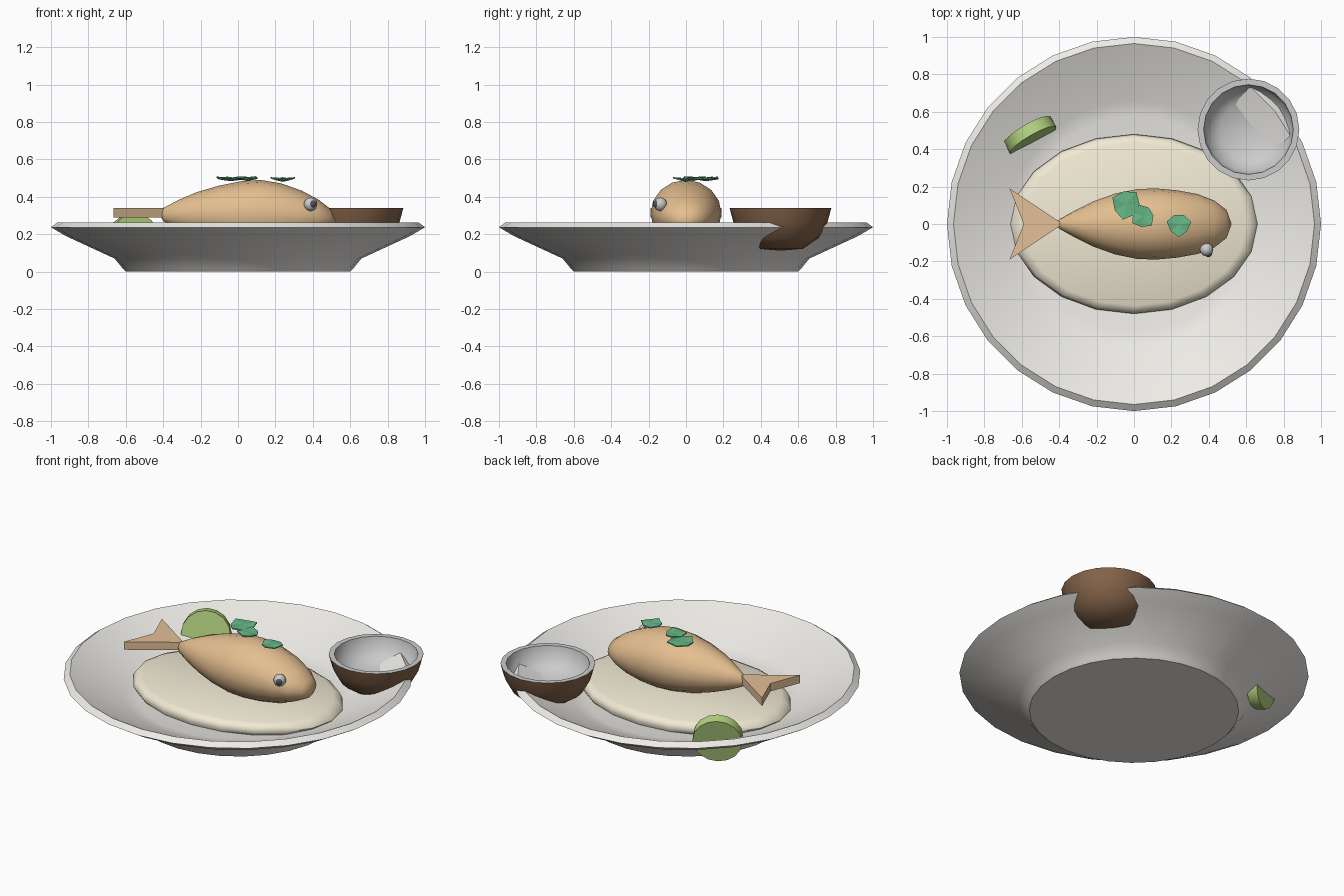
import bpy, bmesh
from math import sin, cos, pi, radians
from mathutils import Matrix, Vector

if "Cube" in bpy.data.objects:
    bpy.data.objects.remove(bpy.data.objects["Cube"])


def mat(name, rgb):
    m = bpy.data.materials.new(name)
    m.diffuse_color = (*rgb, 1)
    m.use_nodes = True
    m.node_tree.nodes["Principled BSDF"].inputs["Base Color"].default_value = m.diffuse_color
    return m


CERAMIC = mat("ceramic", (0.86, 0.84, 0.80))
CREAM = mat("cream", (0.88, 0.82, 0.66))
TAN = mat("tan", (0.78, 0.52, 0.28))
GRILLED = mat("grilled", (0.66, 0.40, 0.19))
FIN = mat("fin", (0.76, 0.53, 0.31))
BROWN = mat("brown", (0.24, 0.13, 0.07))
LIME = mat("lime", (0.46, 0.66, 0.22))
HERB = mat("herb", (0.13, 0.47, 0.24))
WHITE = mat("white", (0.9, 0.9, 0.9))
DARK = mat("dark", (0.08, 0.09, 0.11))


def finish(name, bm, mats, angle=30):
    bmesh.ops.recalc_face_normals(bm, faces=bm.faces)
    me = bpy.data.meshes.new(name)
    bm.to_mesh(me)
    bm.free()
    for m in mats:
        me.materials.append(m)
    if angle:
        me.shade_smooth()
        me.set_sharp_from_angle(angle=radians(angle))
    ob = bpy.data.objects.new(name, me)
    bpy.context.collection.objects.link(ob)
    return ob


def skin(bm, rings):
    """Join rings of equal length; a one-point ring is a pole."""
    rings = [[bm.verts.new(p) for p in r] for r in rings]
    for a, b in zip(rings, rings[1:]):
        n = max(len(a), len(b))
        for i in range(n):
            j = (i + 1) % n
            q = [a[i % len(a)], a[j % len(a)], b[j % len(b)], b[i % len(b)]]
            bm.faces.new(list(dict.fromkeys(q)))


def lathe(name, profile, n, m, at=(0, 0), sx=1, sy=1, angle=30):
    bm = bmesh.new()
    rings = []
    for r, z in profile:
        k = n if r else 1
        rings.append([(at[0] + r * sx * sin(2 * pi * i / n),
                       at[1] + r * sy * cos(2 * pi * i / n), z) for i in range(k)])
    skin(bm, rings)
    return finish(name, bm, [m], angle)


# Plate and the oval pool of sauce in it
lathe("plate", [(0, 0), (0.60, 0), (0.615, 0.015), (0.66, 0.07), (0.92, 0.19),
                (1, 0.237), (0.965, 0.263), (0.66, 0.12), (0.58, 0.10), (0, 0.10)],
      28, CERAMIC, angle=40)
lathe("sauce", [(0, 0.09), (0.96, 0.09), (1, 0.125), (0.975, 0.155), (0.91, 0.17),
                (0, 0.172)], 20, CREAM, sx=0.66, sy=0.48, angle=60)

# Side bowl: brown shell with a pale lining
bowl_at = (0.612, 0.505)
lathe("bowl_shell", [(0, 0.112), (0.12, 0.122), (0.205, 0.18), (0.252, 0.265),
                     (0.272, 0.34)], 20, BROWN, at=bowl_at, angle=50)
lining = lathe("bowl_lining", [(0.272, 0.34), (0.24, 0.34), (0.225, 0.26), (0.15, 0.205),
                               (0, 0.195)], 20, WHITE, at=bowl_at, angle=50)
lining.data.flip_normals()

# Fish body: x, half width, half height, centre height
stations = [(-0.40, 0.025, 0.035, 0.305), (-0.32, 0.07, 0.075, 0.307),
            (-0.22, 0.12, 0.115, 0.31), (-0.10, 0.163, 0.15, 0.31),
            (0.02, 0.187, 0.174, 0.31), (0.12, 0.19, 0.18, 0.31),
            (0.23, 0.18, 0.167, 0.305), (0.34, 0.16, 0.135, 0.298),
            (0.43, 0.125, 0.095, 0.29), (0.495, 0.075, 0.055, 0.28)]
N = 16
bm = bmesh.new()
skin(bm, [[(-0.42, 0, 0.305)]] +
     [[(x, w * cos(2 * pi * i / N), z + h * sin(2 * pi * i / N)) for i in range(N)]
      for x, w, h, z in stations] + [[(0.522, 0, 0.27)]])
bm.faces.ensure_lookup_table()
for f in bm.faces:                      # grilled patches on the back
    row, seg = divmod(f.index, N)
    if 0 < row < 9 and 2 <= seg <= 5 and (row + seg // 2) % 3 != 0:
        f.material_index = 1
finish("fish_body", bm, [TAN, GRILLED], 50)

# Forked tail
bm = bmesh.new()
f = bm.faces.new([bm.verts.new((x, y, 0.29)) for x, y in
                  [(-0.38, 0), (-0.665, 0.19), (-0.59, 0), (-0.665, -0.19)]])
new = bmesh.ops.extrude_face_region(bm, geom=[f])["geom"]
bmesh.ops.translate(bm, vec=(0, 0, 0.05), verts=[v for v in new if isinstance(v, bmesh.types.BMVert)])
finish("fish_tail", bm, [FIN], 0)

# Eye and pupil
for name, loc, r, m in [("fish_eye", (0.388, -0.137, 0.36), 0.036, WHITE),
                        ("fish_pupil", (0.398, -0.156, 0.361), 0.021, DARK)]:
    bm = bmesh.new()
    bmesh.ops.create_uvsphere(bm, u_segments=12, v_segments=8, radius=r,
                              matrix=Matrix.Translation(loc))
    finish(name, bm, [m], 60)

# Lime slice standing in the plate, leaning slightly back
bm = bmesh.new()
bmesh.ops.create_cone(bm, cap_ends=True, segments=16, radius1=0.143, radius2=0.143, depth=0.065,
                      matrix=Matrix.Translation((-0.555, 0.475, 0.168))
                      @ Matrix.Rotation(radians(30), 4, 'Z')
                      @ Matrix.Rotation(radians(78), 4, 'X'))
finish("lime_slice", bm, [LIME])

# Herb leaves: thin crinkled discs
for k, (x, y, r, z) in enumerate([(-0.04, 0.105, 0.08, 0.495), (0.048, 0.04, 0.064, 0.497),
                                  (0.24, -0.003, 0.064, 0.492)]):
    top, low = [], []
    for i in range(7):
        a = 2 * pi * i / 7 + k
        s = r * (1.05 if i % 2 else 0.88)
        p = Vector((x + s * cos(a), y + s * sin(a), z + (0.013 if i % 2 else 0.005)))
        top.append(p)
        low.append(p - Vector((0, 0, 0.007)))
    bm = bmesh.new()
    skin(bm, [[(x, y, z - 0.012)], low, top, [(x, y, z + 0.008)]])
    finish(f"herb_leaf_{k + 1}", bm, [HERB], 0)
